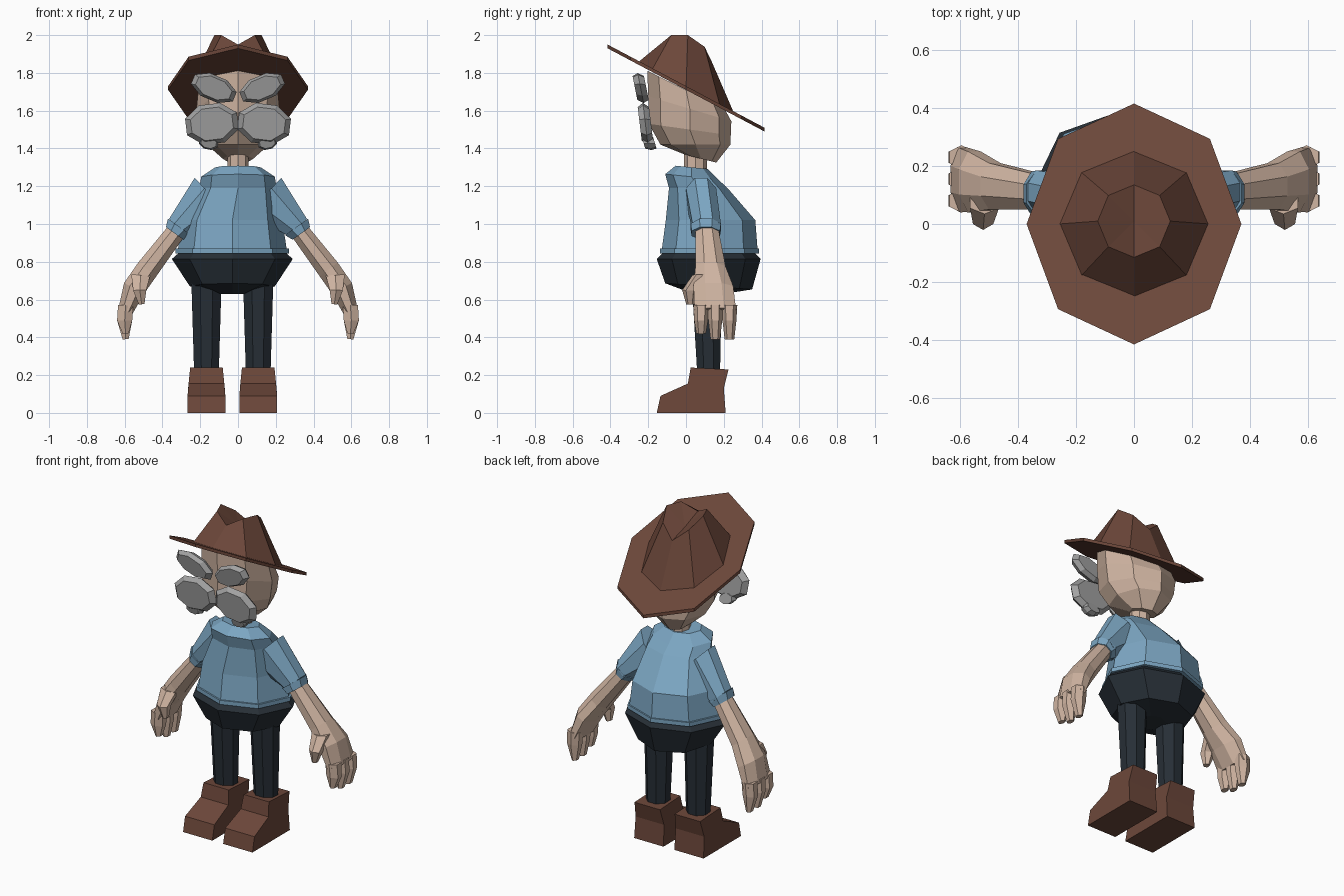
import bpy, bmesh, math
from mathutils import Matrix, Vector

cube = bpy.data.objects.get("Cube")
if cube:
    bpy.data.objects.remove(cube, do_unlink=True)


def material(name, red, green, blue):
    mat = bpy.data.materials.new(name)
    mat.use_nodes = True
    color = (red, green, blue, 1)
    mat.diffuse_color = color
    shader = mat.node_tree.nodes["Principled BSDF"]
    shader.inputs["Base Color"].default_value = color
    return mat


skin = material("skin", .63, .46, .36)
shirt_blue = material("shirt_blue", .2, .38, .54)
navy = material("trouser_navy", .02, .028, .037)
leather = material("brown_leather", .15, .063, .042)
grey = material("grey_hair", .36, .36, .36)


def loft(name, mat, rings, side=1):
    """Skin a list of equal rings; a last ring of one point closes as a fan."""
    bm = bmesh.new()
    loops = [[bm.verts.new((p[0] * side, p[1], p[2])) for p in ring] for ring in rings]
    for lower, upper in zip(loops, loops[1:]):
        for i, vert in enumerate(lower):
            previous = lower[i - 1]
            if len(upper) == 1:
                bm.faces.new((previous, vert, upper[0]))
            else:
                bm.faces.new((previous, vert, upper[i], upper[i - 1]))
    for cap in (loops[0], loops[-1]):
        if len(cap) > 1:
            bm.faces.new(cap)
    bmesh.ops.recalc_face_normals(bm, faces=bm.faces)
    mesh = bpy.data.meshes.new(name)
    bm.to_mesh(mesh)
    bm.free()
    mesh.materials.append(mat)
    bpy.context.collection.objects.link(bpy.data.objects.new(name, mesh))


def circle(sides, offset=0):
    """Unit polygon; a half-step offset gives flat sides that touch the unit square."""
    scale = 1 / math.cos(math.pi / sides) if offset else 1
    angles = [math.tau * (i + offset) / sides for i in range(sides)]
    return [(math.cos(a) * scale, math.sin(a) * scale) for a in angles]


def level(z, rx, ry, x=0, y=0, slope=0):
    """Octagon across the body, rising towards the back by slope."""
    return [Vector((x + rx * u, y + ry * v, z + slope * ry * v)) for u, v in circle(8)]


def tube(name, mat, path, side=1, sides=8):
    """Limb along a path of (x, y, z, half width, half depth)."""
    rings = []
    for i, (x, y, z, width, depth) in enumerate(path):
        before, after = path[max(i - 1, 0)], path[min(i + 1, len(path) - 1)]
        across = Vector((before[2] - after[2], 0, after[0] - before[0])).normalized()
        centre = Vector((x, y, z))
        rings.append([centre + across * width * u + Vector((0, depth * v, 0))
                      for u, v in circle(sides, .5)])
    loft(name, mat, rings, side)


def tuft(name, centre, rx, rz, turn, lean, side):
    """Puffy octagonal lock of hair, turned in x-z and leaning forward or back."""
    spin = Matrix.Rotation(-turn, 3, "Y")
    rings = []
    for size, depth in ((.8, .03), (1, 0), (.8, -.03)):
        ring = []
        for u, v in circle(8, .5):
            offset = spin @ Vector((rx * u * size, 0, rz * v * size))
            offset.y = depth + lean * offset.z
            ring.append(Vector(centre) + offset)
        rings.append(ring)
    loft(name, grey, rings, side)


# Hat: tilted brim, and a crown pinched along the middle and falling to the back
tilt = -.53
loft("hat_brim", leather, [level(z, .37, .415, slope=tilt) for z in (1.71, 1.73)])
crown_top = level(2, .125, .125, y=.01)
for point in crown_top:
    point.z -= .7 * max(0, point.y - .01)
    if abs(point.x) < .01:
        point.z -= .05
loft("hat_crown", leather, [level(1.72, .26, .255, slope=tilt), crown_top,
                            [Vector((0, .01, 1.9))]])

# Head and neck
loft("head", skin, [level(1.345, .08, .08, y=.08, slope=-.25),
                    level(1.42, .165, .185, y=.05),
                    level(1.5, .205, .217, y=.02, slope=-.14),
                    level(1.61, .22, .22, y=.02, slope=-.3),
                    level(1.71, .21, .205, slope=-.5)])
loft("neck", skin, [level(z, .055, .06, y=.05) for z in (1.25, 1.4)])

# Shirt with its hem, and the seat of the trousers
hip = -.03
loft("shirt", shirt_blue, [level(.85, .29, .255, x=hip, y=.125),
                           level(1.02, .265, .237, x=hip, y=.13),
                           level(1.19, .205, .155, y=.065),
                           level(1.25, .195, .14, y=.03, slope=-.1),
                           level(1.3, .12, .085, y=.03, slope=-.1)])
loft("shirt_hem", shirt_blue, [level(z, .3, .262, x=hip, y=.125) for z in (.845, .87)])
loft("trousers_seat", navy, [level(.85, .28, .24, x=hip, y=.12),
                             level(.815, .32, .275, x=hip, y=.12),
                             level(.67, .225, .23, x=hip, y=.12, slope=-.07),
                             level(.63, .08, .08, x=hip, y=.12)])

boot_profile = [(-.155, 0), (-.135, .09), (.01, .155), (.025, .24), (.225, .23), (.2, .13), (.21, 0)]
for label, side in (("left", 1), ("right", -1)):
    # Leg, and a boot that narrows above the toe
    x = hip + side * .137
    tube(label + "_leg", navy, [(x, .11, .7, .08, .08), (x, .12, .2, .065, .06)])
    loft(label + "_boot", leather,
         [[(x + edge * (.1 - max(0, z - .1) * .1), y, z) for y, z in boot_profile]
          for edge in (-1, 1)])

    # Sleeve, cuff and arm
    tube(label + "_sleeve", shirt_blue, [(.14, .08, 1.15, .13, .08),
                                         (.32, .11, .98, .065, .075)], side)
    tube(label + "_cuff", shirt_blue, [(.31, .105, .985, .075, .08),
                                       (.335, .105, .95, .057, .075)], side)
    tube(label + "_arm_and_palm", skin, [(.32, .11, .97, .05, .06),
                                         (.48, .13, .76, .06, .08),
                                         (.55, .145, .66, .06, .105),
                                         (.595, .155, .54, .04, .11)], side)

    # Fingers, the front one shorter, and thumb
    for finger, tip in (("front", .42), ("middle", .39), ("back", .39)):
        y = {"front": .08, "middle": .155, "back": .23}[finger]
        tube(f"{label}_{finger}_finger", skin, [(.595, y, .57, .04, .036),
                                                (.6, y, .49, .04, .032),
                                                (.595, y, tip, .016, .022)], side, sides=6)
    tube(label + "_thumb", skin, [(.515, .075, .73, .05, .035),
                                  (.52, .02, .65, .035, .035),
                                  (.51, .022, .575, .015, .018)], side, sides=6)

    # Eyebrow and moustache half with its curled tip
    tuft(label + "_eyebrow", (.128, -.24, 1.72), .12, .065, .4, -.2, side)
    tuft(label + "_moustache", (.138, -.215, 1.53), .138, .105, -.12, -.12, side)
    tuft(label + "_moustache_curl", (.155, -.195, 1.43), .05, .035, .2, -.3, side)
